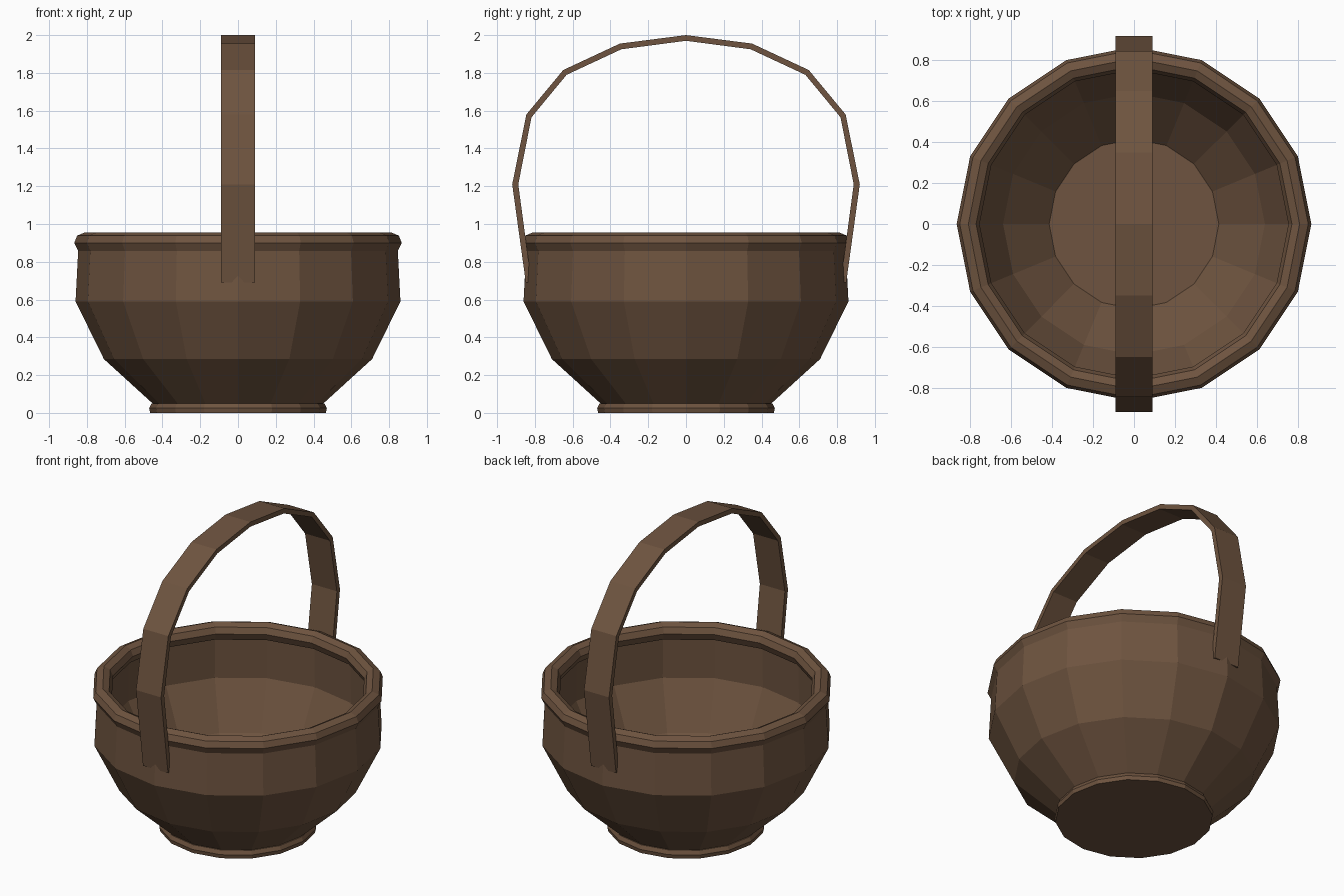
import bpy, bmesh, math

if "Cube" in bpy.data.objects:
    bpy.data.objects.remove(bpy.data.objects["Cube"])

SIDES = 16
brown = bpy.data.materials.new("dark brown wood")
brown.diffuse_color = (0.156, 0.088, 0.050, 1)
brown.use_nodes = True
brown.node_tree.nodes["Principled BSDF"].inputs["Base Color"].default_value = brown.diffuse_color


def finish(name, bm):
    bmesh.ops.recalc_face_normals(bm, faces=bm.faces[:])
    mesh = bpy.data.meshes.new(name)
    bm.to_mesh(mesh)
    bm.free()
    mesh.materials.append(brown)
    ob = bpy.data.objects.new(name, mesh)
    bpy.context.collection.objects.link(ob)
    return ob


def lathe(name, profile, closed=False):
    """Spin a (radius, z) profile; open profiles are capped at both ends."""
    bm = bmesh.new()
    rings = []
    for r, z in profile:
        rings.append([bm.verts.new((r * math.cos(2 * math.pi * i / SIDES),
                                    r * math.sin(2 * math.pi * i / SIDES), z))
                      for i in range(SIDES)])
    pairs = list(zip(rings, rings[1:]))
    if closed:
        pairs.append((rings[-1], rings[0]))
    else:
        bm.faces.new(rings[0])
        bm.faces.new(rings[-1])
    for a, b in pairs:
        for i in range(SIDES):
            j = (i + 1) % SIDES
            bm.faces.new((a[i], a[j], b[j], b[i]))
    return finish(name, bm)


# bowl wall: outside going up, then inside going down to the floor
lathe("bowl", [(0.43, 0.03), (0.71, 0.285), (0.86, 0.59), (0.845, 0.88),
               (0.785, 0.88), (0.79, 0.60), (0.64, 0.31), (0.415, 0.08)])

# foot ring
lathe("foot", [(0.465, 0), (0.47, 0.025), (0.458, 0.05), (0.42, 0.055)])

# rolled rim
lathe("rim", [(0.845, 0.855), (0.867, 0.90), (0.852, 0.938), (0.81, 0.956),
              (0.772, 0.938), (0.755, 0.90), (0.775, 0.855)], closed=True)

# arched handle: flat strap in the yz plane
half_outer = [(0.848, 0.69), (0.92, 1.21), (0.845, 1.58), (0.65, 1.815), (0.35, 1.955)]
half_inner = [(0.818, 0.69), (0.888, 1.21), (0.818, 1.565), (0.632, 1.79), (0.342, 1.925)]


def arch(half, top):
    return half + [(0, top)] + [(-y, z) for y, z in reversed(half)]


bm = bmesh.new()
sections = []
for (yo, zo), (yi, zi) in zip(arch(half_outer, 2.0), arch(half_inner, 1.97)):
    sections.append([bm.verts.new(p) for p in ((-0.09, yo, zo), (0.09, yo, zo),
                                               (0.09, yi, zi), (-0.09, yi, zi))])
for a, b in zip(sections, sections[1:]):
    for i in range(4):
        j = (i + 1) % 4
        bm.faces.new((a[i], a[j], b[j], b[i]))
bm.faces.new(sections[0])
bm.faces.new(sections[-1])
finish("handle", bm)
